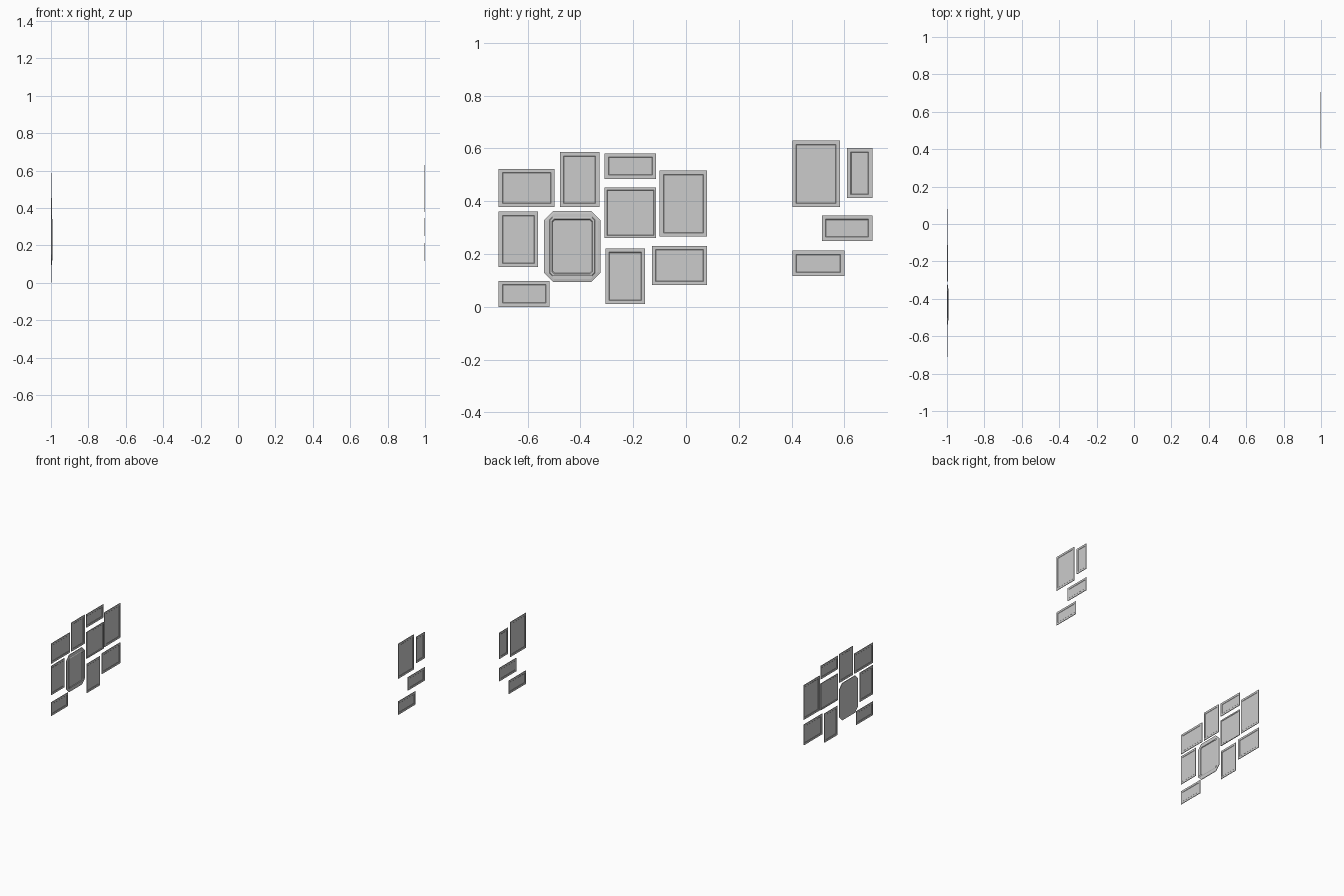
import bpy, bmesh

if "Cube" in bpy.data.objects:
    bpy.data.objects.remove(bpy.data.objects["Cube"])


def chamfered_rect(hy, hz, c):
    """Eight (or four, when c is 0) outline points around the centre."""
    if c == 0:
        return [(-hy, -hz), (hy, -hz), (hy, hz), (-hy, hz)]
    return [(-hy + c, -hz), (hy - c, -hz), (hy, -hz + c), (hy, hz - c),
            (hy - c, hz), (-hy + c, hz), (-hy, hz - c), (-hy, -hz + c)]


def loft(name, loops, side, cy, cz):
    """Skin loops of (half width, half height, chamfer, depth off the wall)."""
    bm = bmesh.new()
    rings = []
    for hy, hz, c, d in loops:
        rings.append([bm.verts.new((side * (1 - d), cy + y, cz + z))
                      for y, z in chamfered_rect(hy, hz, c)])
    n = len(rings[0])
    for a, b in zip(rings, rings[1:]):
        for i in range(n):
            j = (i + 1) % n
            bm.faces.new((a[i], a[j], b[j], b[i]))
    bm.faces.new(rings[0])
    bm.faces.new(rings[-1])
    bmesh.ops.recalc_face_normals(bm, faces=bm.faces)
    mesh = bpy.data.meshes.new(name)
    bm.to_mesh(mesh)
    bm.free()
    obj = bpy.data.objects.new(name, mesh)
    bpy.context.collection.objects.link(obj)


def picture_frame(name, side, y0, y1, z0, z1, depth=0.004, border=0.014):
    hy, hz = (y1 - y0) / 2, (z1 - z0) / 2
    steps = [(border + .002, depth * .35), (border, 0), (0, 0), (0, depth),
             (border, depth), (border + .002, depth * .65)]
    loft(name, [(hy - i, hz - i, 0, d) for i, d in steps],
         side, (y0 + y1) / 2, (z0 + z1) / 2)


# Left wall gallery
left = [
    (-.71, -.498, .378, .523), (-.478, -.328, .378, .586),
    (-.308, -.113, .485, .581), (-.10, .08, .266, .516),
    (-.71, -.56, .151, .361), (-.305, -.155, .011, .221),
    (-.129, .08, .082, .231), (-.71, -.517, 0, .098),
]
for k, rect in enumerate(left):
    picture_frame(f"left_wall_picture_{k + 1}", -1, *rect)
picture_frame("left_wall_centre_picture", -1, -.308, -.113, .261, .452, .006, .009)

# Right wall gallery
right = [(.403, .583, .378, .63), (.61, .706, .412, .601),
         (.515, .706, .25, .346), (.403, .60, .117, .213)]
for k, rect in enumerate(right):
    picture_frame(f"right_wall_picture_{k + 1}", 1, *rect)

# Octagonal mirror with stepped moulding and recessed glass
loft("octagonal_mirror", [
    (.107, .134, .034, 0), (.107, .134, .034, .004),
    (.097, .124, .028, .006), (.087, .112, .012, .006),
    (.085, .109, .011, .008), (.077, .104, .009, .008),
    (.074, .101, .008, .004)], -1, -.431, .229)
